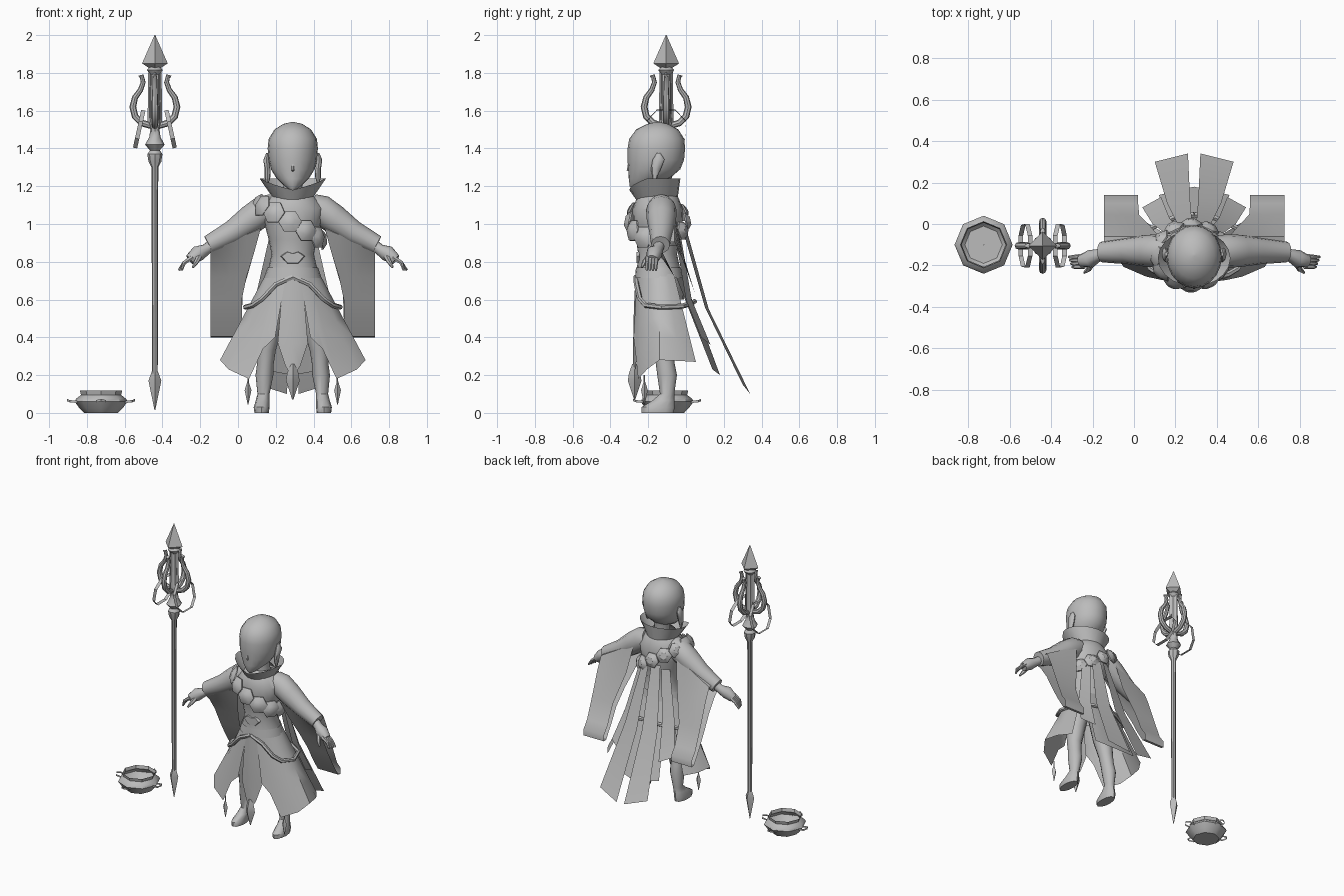
import bpy, bmesh, math
from mathutils import Vector

grey = bpy.data.materials.new("plain_grey")
grey.diffuse_color = (0.5, 0.5, 0.5, 1)
CX = 0.29   # figure centre line


def loft(name, sections, closed=True, caps=True, at=(0, 0, 0)):
    """Skin a list of point rows; closed rows become rings."""
    bm = bmesh.new()
    rows = [[bm.verts.new(p) for p in s] for s in sections]
    n = len(rows[0])
    for a, b in zip(rows, rows[1:]):
        for i in range(n if closed else n - 1):
            j = (i + 1) % n
            bm.faces.new((a[i], a[j], b[j], b[i]))
    if closed and caps:
        bm.faces.new(rows[0])
        bm.faces.new(rows[-1])
    bmesh.ops.dissolve_degenerate(bm, dist=1e-5, edges=bm.edges)
    bmesh.ops.recalc_face_normals(bm, faces=bm.faces)
    me = bpy.data.meshes.new(name)
    bm.to_mesh(me)
    bm.free()
    me.materials.append(grey)
    ob = bpy.data.objects.new(name, me)
    ob.location = at
    bpy.context.collection.objects.link(ob)
    return ob


def turned(name, data, n=16, at=(CX, 0, 0), caps=True):
    """Stack of horizontal ellipses: (z, cx, cy, rx, ry)."""
    ring = [2 * math.pi * i / n for i in range(n)]
    return loft(name, [[(cx + rx * math.cos(a), cy + ry * math.sin(a), z) for a in ring]
                       for z, cx, cy, rx, ry in data], at=at, caps=caps)


def lathe(name, data, n, at, caps=True):
    return turned(name, [(z, 0, 0, r, r) for r, z in data], n, at, caps)


def tube(name, pts, radii, n=8, at=(CX, 0, 0)):
    """Tube along a path, its frame carried along without twisting."""
    pts = [Vector(p) for p in pts]
    out, q, last = [], None, None
    for i, p in enumerate(pts):
        t = (pts[min(i + 1, len(pts) - 1)] - pts[max(i - 1, 0)]).normalized()
        q = t.to_track_quat('Z', 'Y') if q is None else last.rotation_difference(t) @ q
        last = t
        r = radii[i] if isinstance(radii, (list, tuple)) else radii
        out.append([p + q @ Vector((r * math.cos(2 * math.pi * k / n),
                                    r * math.sin(2 * math.pi * k / n), 0)) for k in range(n)])
    return loft(name, out, at=at)


# head, neck and body
turned("head", [(1.54, 0, -.15, .005, .005), (1.53, 0, -.15, .05, .055), (1.5, 0, -.152, .097, .112),
                (1.45, 0, -.155, .128, .146), (1.4, 0, -.157, .133, .152), (1.34, 0, -.16, .128, .15),
                (1.29, 0, -.168, .116, .138), (1.24, 0, -.195, .085, .108), (1.2, 0, -.24, .042, .058),
                (1.18, 0, -.265, .015, .02)], 20)
tube("nose", [(0, -.297, 1.36), (0, -.307, 1.285), (0, -.292, 1.275)], [.003, .008, .004], 6)
turned("neck", [(1.27, 0, -.14, .055, .07), (1.2, 0, -.14, .05, .055), (1.13, 0, -.14, .06, .06)], 12, caps=False)
turned("torso", [(1.18, 0, -.15, .08, .08), (1.14, 0, -.15, .12, .11), (1.08, 0, -.15, .17, .133),
                 (1.0, 0, -.15, .15, .13), (.92, 0, -.15, .128, .115), (.84, 0, -.15, .112, .103),
                 (.76, 0, -.145, .13, .115), (.68, 0, -.14, .155, .125), (.6, 0, -.13, .16, .12)], 20, caps=False)

# flared collar, lower in front
lower, upper = [], []
for i in range(20):
    a = math.radians(18 * i - 90)
    rise = .06 * min(1, min(i, 20 - i) / 4)
    lower.append((.1 * math.cos(a), -.155 + .11 * math.sin(a), 1.13))
    upper.append((.175 * math.cos(a), -.165 + .135 * math.sin(a), 1.18 + rise))
loft("collar", [lower, upper], caps=False, at=(CX, 0, 0))

for s, side in ((-1, "left"), (1, "right")):
    # ear with long lobe
    turned(side + "_ear", [(1.375, s * .135, -.145, .006, .01), (1.34, s * .14, -.145, .016, .032),
                           (1.29, s * .134, -.16, .015, .026), (1.25, s * .134, -.165, .016, .014),
                           (1.215, s * .134, -.165, .006, .006)], 8)
    # arm, hand and fingers
    tube(side + "_sleeve", [(s * .1, -.13, 1.09), (s * .15, -.13, 1.075), (s * .22, -.13, 1.025),
                            (s * .32, -.13, .955), (s * .445, -.135, .89)], [.07, .08, .078, .064, .05], 12)
    tube(side + "_hand", [(s * .42, -.14, .895), (s * .46, -.15, .865), (s * .5, -.168, .845),
                          (s * .545, -.178, .81)], [.03, .03, .043, .03], 10)
    for k in range(4):
        y = -.155 - .016 * k
        tube(side + "_finger", [(s * .53, y, .825), (s * .575, y - .004, .795),
                                (s * (.605 - .006 * k), y - .004, .755)], [.013, .011, .006], 6)
    tube(side + "_thumb", [(s * .49, -.18, .84), (s * .51, -.22, .8), (s * .53, -.235, .77)],
         [.018, .013, .006], 6)
    # hanging sleeve bag, blending into the arm above and open at the wrist
    loop = [(-.06, .95), (-.02, .83), (.045, .64), (.1, .5), (.14, .445), (.14, .4), (.115, .405),
            (.055, .5), (0, .6), (-.06, .72), (-.12, .82), (-.175, .9), (-.13, .95)]
    sections = []
    for k in range(5):
        f = k / 4
        sec = []
        for y, z in loop:
            w = min(1, max(0, (z - .6) / .3))
            x = (.27 - .1 * w ** 1.5) * (1 - f) + .435 * f
            lift = max(0, (z - .78) / .17) * (1.055 - .57 * (x - .17) - .95)
            sec.append((s * x, y, z + lift))
        sections.append(sec)
    loft(side + "_sleeve_drape", sections, caps=False, at=(CX, 0, 0))
    # leg with foot
    turned(side + "_leg", [(0, s * .165, -.15, .038, .085), (.03, s * .165, -.148, .042, .088),
                           (.065, s * .16, -.12, .036, .058), (.1, s * .155, -.1, .032, .038),
                           (.2, s * .15, -.1, .047, .052), (.26, s * .145, -.11, .044, .05),
                           (.33, s * .14, -.12, .05, .052), (.45, s * .12, -.13, .065, .068),
                           (.62, s * .09, -.13, .075, .085)], 12)
    # side skirt panel, sweeping from front to back
    rows = []
    for t in range(5):
        f = t / 4
        row = []
        for deg, bottom in ((-76, .4), (-66, .34), (-53, .18), (-28, .23), (0, .28), (20, .275), (38, .27)):
            a = math.radians(deg)
            rx = .14 + .245 * f
            ry = .122 + (.02 if deg < 0 else .19) * f
            row.append((s * rx * math.cos(a), -.14 + ry * math.sin(a), .74 + (bottom - .74) * f))
        rows.append(row)
    loft(side + "_skirt_panel", rows, closed=False, at=(CX, 0, 0))
    # long and short back panels
    loft(side + "_long_tail", [[(s * .01, .0, .98), (s * .07, -.02, .98)],
                               [(s * .02, .12, .55), (s * .13, .1, .56)],
                               [(s * .03, .34, .1), (s * .19, .3, .15)]], closed=False, at=(CX, 0, 0))
    loft(side + "_short_tail", [[(s * .07, -.03, .95), (s * .12, -.06, .95)],
                                [(s * .12, .03, .6), (s * .2, .0, .6)],
                                [(s * .16, .13, .36), (s * .25, .08, .4)]], closed=False, at=(CX, 0, 0))
    # draped hip sash
    tube(side + "_hip_sash", [(0, -.265, .72), (s * .09, -.262, .68), (s * .16, -.245, .605),
                              (s * .21, -.215, .57), (s * .25, -.13, .56), (s * .21, -.02, .565),
                              (s * .1, .03, .58), (0, .045, .59)], .014, 6)
    # hanging side tassel
    tube(side + "_tassel_string", [(s * .235, -.22, .2), (s * .237, -.22, .14)], .004, 4)
    tube(side + "_tassel_gem", [(s * .237, -.22, .165), (s * .237, -.22, .12), (s * .237, -.22, .045)],
         [.004, .018, .002], 4)

# back skirt, front petal, pendant and belt
loft("back_skirt", [[(x * k, y0 + (y - y0) * f, .74 + (z - .74) * f) for x, y, z, y0 in
                     ((-.17, .14, .23, -.06), (0, .18, .2, -.02), (.17, .14, .23, -.06))]
                    for k, f in ((.6, 0), (.8, .5), (1, 1))], closed=False, at=(CX, 0, 0))
loft("front_petal", [[(-.045, -.258, .76), (0, -.266, .76), (.045, -.258, .76)],
                     [(-.065, -.258, .55), (0, -.276, .55), (.065, -.258, .55)],
                     [(-.08, -.255, .37), (0, -.28, .37), (.08, -.255, .37)],
                     [(-.04, -.265, .25), (0, -.28, .25), (.04, -.265, .25)],
                     [(-.01, -.275, .2), (0, -.28, .2), (.01, -.275, .2)]], closed=False, at=(CX, 0, 0))
tube("front_pendant", [(0, -.272, .26), (0, -.272, .21), (0, -.272, .17), (0, -.272, .07)],
     [.012, .03, .036, .003], 4)
loft("belt_buckle", [[(x * k, y, .82 + z * k) for x, z in
                      ((-.065, .01), (-.03, .035), (0, .025), (.03, .035), (.065, .01), (.03, -.03), (-.03, -.03))]
                     for k, y in ((1, -.245), (.9, -.262))], at=(CX, 0, 0))
turned("belt", [(.77, 0, -.145, .134, .12), (.715, 0, -.143, .152, .127)], 20, caps=False)

# ring of six-sided plates slung across the chest and back
for i in range(12):
    a = 2 * math.pi * i / 12
    c, d = math.cos(a), math.sin(a)
    p = Vector((.165 * c - .015, -.15 + .145 * d, 1.012 - .095 * c))
    nrm = Vector((c * .8, d, .2 - .15 * c)).normalized()
    r = .062 if d < .3 else .054
    tube("chest_plate", [p, p + nrm * .008, p + nrm * .03], [r, r, r * .45], 6)

# staff
S = (-.44, -.105, 0)
lathe("staff_foot", [(.002, .015), (.034, .17), (.016, .22)], 4, S)
lathe("staff_shaft", [(.015, .2), (.018, 1.3), (.034, 1.33), (.04, 1.37), (.026, 1.39), (.052, 1.42),
                      (.03, 1.46), (.024, 1.5), (.036, 1.53), (.03, 1.56), (.026, 1.81)], 8, S)
lathe("spear_collar", [(.018, 1.78), (.042, 1.815), (.025, 1.835)], 8, S)
lathe("spear_head", [(.03, 1.825), (.068, 1.85), (.002, 2.0)], 4, S)
for c, d in ((1, 0), (0, 1), (-1, 0), (0, -1)):
    path = [(.02, 1.52), (.07, 1.535), (.105, 1.57), (.117, 1.62), (.105, 1.67), (.076, 1.71),
            (.062, 1.75), (.07, 1.785), (.085, 1.78)]
    tube("staff_prong", [(c * r, d * r, z) for r, z in path],
         [.017, .018, .018, .018, .016, .014, .013, .012, .006], 8, S)
    tube("staff_rib", [(c * .03, d * .03, 1.53), (c * .026, d * .026, 1.81)], .009, 4, S)
for s in (-1, 1):
    # thin angular hoop hung beside the staff
    hoop = [(-.05, 1.6), (.05, 1.6), (.105, 1.54), (.1, 1.45), (.05, 1.4),
            (-.05, 1.4), (-.1, 1.45), (-.105, 1.54), (-.05, 1.6)]
    rows = []
    for y, z in hoop:
        x = .05 + (1.6 - z) * .22
        rows.append([(s * x, y, z), (s * (x + .022), y, z + .005)])
    loft("staff_hoop", rows, closed=False, at=S)

# cauldron, a single thin wall, with four ribbon handles
P = (-.725, -.1, 0)
lathe("cauldron", [(.001, 0), (.09, 0), (.115, .025), (.14, .06), (.132, .075), (.106, .095), (.112, .118)],
      8, P, caps=False)
for c, d in ((1, 0), (0, 1), (-1, 0), (0, -1)):
    path = [(.125, -.026, .058), (.165, -.026, .062), (.18, 0, .068), (.165, .026, .062), (.125, .026, .058)]
    loft("cauldron_handle", [[(c * r - d * w, d * r + c * w, z + h) for h in (-.006, .006)]
                             for r, w, z in path], closed=False, at=P)

# smooth rounded parts, keep edges sharp
for ob in bpy.data.objects:
    ob.select_set(True)
bpy.context.view_layer.objects.active = bpy.data.objects["head"]
bpy.ops.object.shade_smooth_by_angle(angle=math.radians(40))
